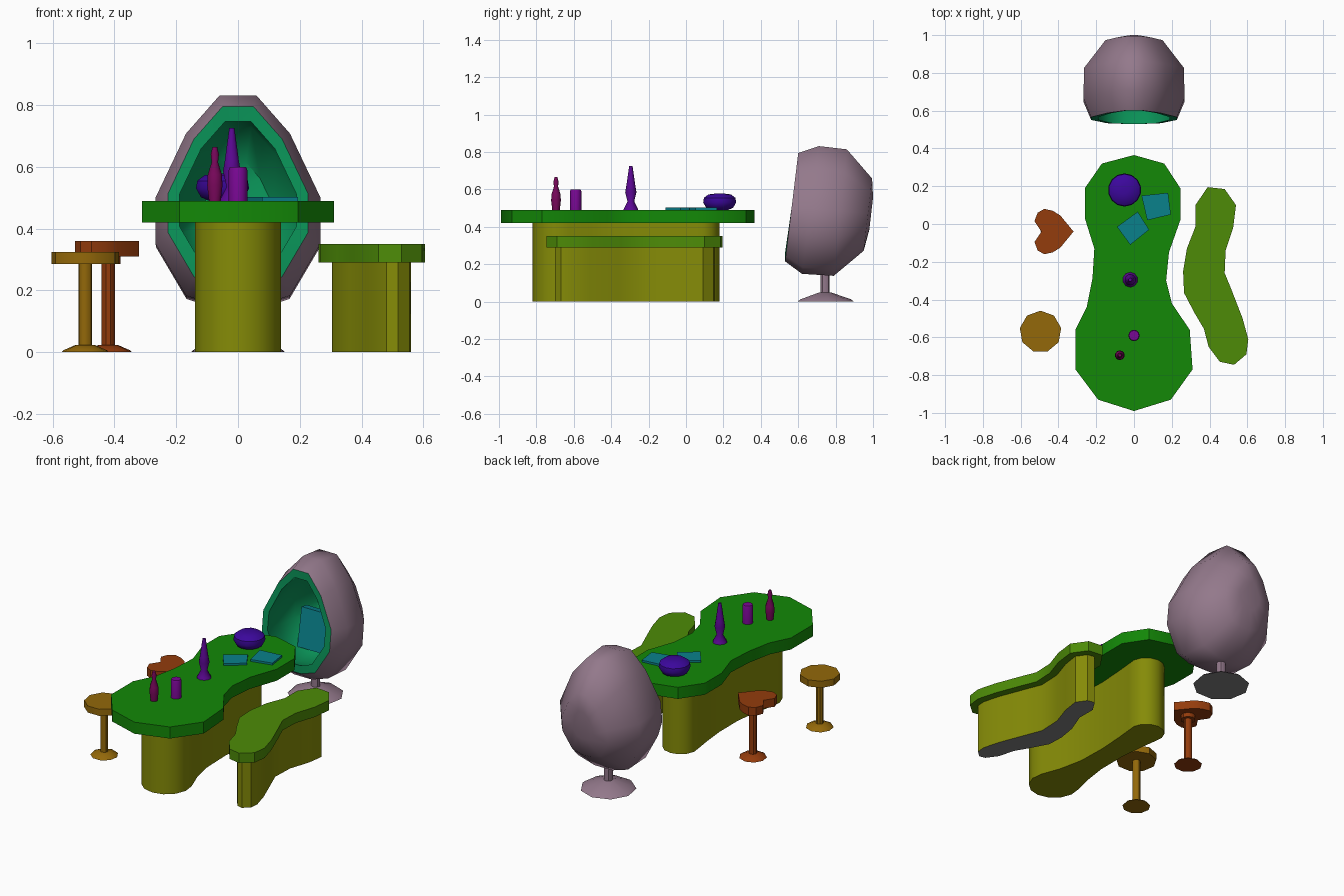
import bpy, bmesh
from math import sin, cos, pi, radians
from mathutils import Matrix

if "Cube" in bpy.data.objects:
    bpy.data.objects.remove(bpy.data.objects["Cube"])


def material(name, r, g, b):
    m = bpy.data.materials.new(name)
    m.diffuse_color = tuple((c / 255) ** 2.2 for c in (r, g, b)) + (1,)
    m.use_nodes = True
    m.node_tree.nodes["Principled BSDF"].inputs["Base Color"].default_value = m.diffuse_color
    return m


GREEN = material("table_green", 26, 135, 16)
LIME = material("bench_green", 78, 138, 16)
OLIVE = material("base_olive", 132, 138, 16)
GOLD = material("gold", 146, 104, 18)
RUST = material("rust", 146, 62, 20)
MAUVE = material("mauve", 146, 120, 138)
LINER = material("liner_green", 18, 145, 88)
TEAL = material("teal", 18, 128, 138)
INDIGO = material("indigo", 62, 16, 155)
VIOLET = material("violet", 92, 16, 146)
PURPLE = material("purple", 120, 16, 146)
WINE = material("wine", 120, 16, 92)
GREY = material("underside_grey", 128, 128, 128)


def finish(name, bm, *mats, angle=35):
    bmesh.ops.recalc_face_normals(bm, faces=bm.faces)
    me = bpy.data.meshes.new(name)
    bm.to_mesh(me)
    bm.free()
    for m in mats:
        me.materials.append(m)
    me.shade_smooth()
    me.set_sharp_from_angle(angle=radians(angle))
    ob = bpy.data.objects.new(name, me)
    bpy.context.collection.objects.link(ob)
    return ob


def loft(bm, rings, mat_from=10 ** 6):
    """Skin equal-length rings of points and cap both ends."""
    vs = [[bm.verts.new(p) for p in r] for r in rings]
    n = len(vs[0])
    for k in range(len(vs) - 1):
        for i in range(n):
            j = (i + 1) % n
            f = bm.faces.new((vs[k][i], vs[k][j], vs[k + 1][j], vs[k + 1][i]))
            f.material_index = int(k >= mat_from)
    first = bm.faces.new(vs[0])
    last = bm.faces.new(vs[-1])
    last.material_index = int(len(vs) - 1 > mat_from)
    return first


def slab(name, outline, z0, z1, mat, grey_bottom=False):
    bm = bmesh.new()
    bottom = loft(bm, [[(x, y, z) for x, y in outline] for z in (z0, z1)])
    if grey_bottom:
        bottom.material_index = 1
    return finish(name, bm, mat, GREY)


def turned(name, x, y, profile, mat, n=9, grey_bottom=False):
    """Lathe a (radius, z) profile about a vertical axis."""
    bm = bmesh.new()
    ang = [pi / 2 + 2 * pi * i / n for i in range(n)]
    bottom = loft(bm, [[(x + r * cos(a), y + r * sin(a), z) for a in ang] for r, z in profile])
    if grey_bottom:
        bottom.material_index = 1
    return finish(name, bm, mat, GREY, angle=40)


def arc(cx, cy, r, a0, a1, n=9):
    return [(cx + r * cos(radians(a0 + (a1 - a0) * i / (n - 1))),
             cy + r * sin(radians(a0 + (a1 - a0) * i / (n - 1)))) for i in range(n)]


def inset(pts, d):
    """Move a counter-clockwise outline inwards by d."""
    out = []
    for i, (x, y) in enumerate(pts):
        (ax, ay), (bx, by) = pts[i - 1], pts[(i + 1) % len(pts)]
        tx, ty = bx - ax, by - ay
        l = (tx * tx + ty * ty) ** 0.5
        out.append((x - ty / l * d, y + tx / l * d))
    return out


# Table
table = [(0, .365), (-.17, .32), (-.26, .19), (-.26, .03), (-.21, -.13), (-.22, -.29),
         (-.25, -.44), (-.31, -.56), (-.31, -.77), (-.19, -.93), (0, -.99), (.195, -.93),
         (.31, -.77), (.295, -.56), (.2, -.42), (.17, -.3), (.185, -.15), (.245, .02),
         (.245, .19), (.16, .32)]
slab("table_top", table, .42, .49, GREEN)
base = (arc(0, -.68, .14, 160, 380) + [(.09, -.52), (.06, -.38), (.055, -.2), (.065, -.05)]
        + arc(-.02, .08, .1, -20, 200) + [(-.1, -.05), (-.085, -.2), (-.085, -.38), (-.105, -.52)])
slab("table_base", base, 0, .42, OLIVE)

# Bench
bench = [(.39, .195), (.325, .1), (.325, -.015), (.28, -.13), (.26, -.25), (.265, -.365),
         (.32, -.47), (.37, -.555), (.395, -.65), (.455, -.73), (.53, -.745), (.595, -.69),
         (.605, -.61), (.575, -.5), (.515, -.345), (.48, -.26), (.485, -.14), (.525, -.02),
         (.54, .1), (.48, .185)]
slab("bench_top", bench, .29, .35, LIME)
slab("bench_base", inset(bench, .045), 0, .29, OLIVE, True)


# Stools
def pedestal(name, x, y, top, mat):
    turned(name + "_post", x, y, [(.022, .015), (.022, top)], mat)
    turned(name + "_foot", x, y, [(.077, 0), (.072, .006), (.03, .024)], mat)


pedestal("round_stool", -.495, -.57, .29, GOLD)
turned("round_stool_seat", -.495, -.57, [(.111, .285), (.111, .325)], GOLD)
pedestal("heart_stool", -.42, -.04, .29, RUST)
turned("heart_stool_hub", -.42, -.04, [(.04, .285), (.04, .312)], RUST)
half = [(-.39, .085), (-.43, .11), (-.475, .12), (-.51, .1), (-.527, .055)]
heart = ([(-.32, -.04)] + [(x, d - .04) for x, d in half] + [(-.49, -.04)]
         + [(x, -d - .04) for x, d in reversed(half)])
slab("heart_stool_seat", heart, .31, .36, RUST)

# Egg chair: rings run from the back, over the rim, into the hollow
side = [(.06, .345), (.17, .22), (.27, .01), (.27, -.14), (.17, -.31), (.06, -.345)]
egg = side + [(-x, z) for x, z in reversed(side)]


def egg_ring(yb, yt, s, zc):
    return [(x * s, yb + (yt - yb) * (z / .69 + .5), zc + z * s) for x, z in egg]


bm = bmesh.new()
loft(bm, [egg_ring(.98, 1.0, .25, .47), egg_ring(.95, .995, .56, .465),
          egg_ring(.79, .86, .98, .476), egg_ring(.62, .71, .99, .49),
          egg_ring(.53, .60, .84, .505), egg_ring(.53, .60, .70, .505),
          egg_ring(.66, .74, .78, .49), egg_ring(.80, .85, .72, .48),
          egg_ring(.91, .94, .42, .47)], mat_from=4)
finish("egg_chair_shell", bm, MAUVE, LINER, angle=50)
turned("egg_chair_stem", 0, .743, [(.025, .03), (.025, .17)], MAUVE)
turned("egg_chair_foot", 0, .743, [(.155, 0), (.14, .012), (.03, .05)], MAUVE, 9, True)

# Pillow in the chair
bm = bmesh.new()
bmesh.ops.create_cube(bm, size=1, matrix=Matrix.Translation((0, .79, .36))
                      @ Matrix.Rotation(radians(-10), 4, 'X')
                      @ Matrix.Diagonal((.25, .05, .23, 1)))
finish("chair_pillow", bm, TEAL)

# Things on the table
slab("napkin_left", [(-.09, -.015), (-.02, -.11), (.08, -.03), (.02, .065)], .49, .502, TEAL)
slab("napkin_right", [(.04, .15), (.07, .02), (.195, .05), (.18, .165)], .49, .502, TEAL)
turned("round_bowl", -.05, .18, [(.045, .49), (.072, .502), (.088, .53), (.084, .555),
                                 (.06, .573), (.02, .578)], INDIGO, 14)
turned("tall_vase", -.02, -.295, [(.04, .49), (.036, .5), (.018, .535), (.03, .585),
                                  (.024, .62), (.009, .725)], VIOLET, 10)
turned("tumbler", 0, -.59, [(.03, .49), (.03, .59), (.026, .6)], PURPLE, 12)
turned("bottle", -.075, -.695, [(.02, .49), (.026, .54), (.024, .575), (.011, .615),
                                (.014, .64), (.008, .665)], WINE, 10)
